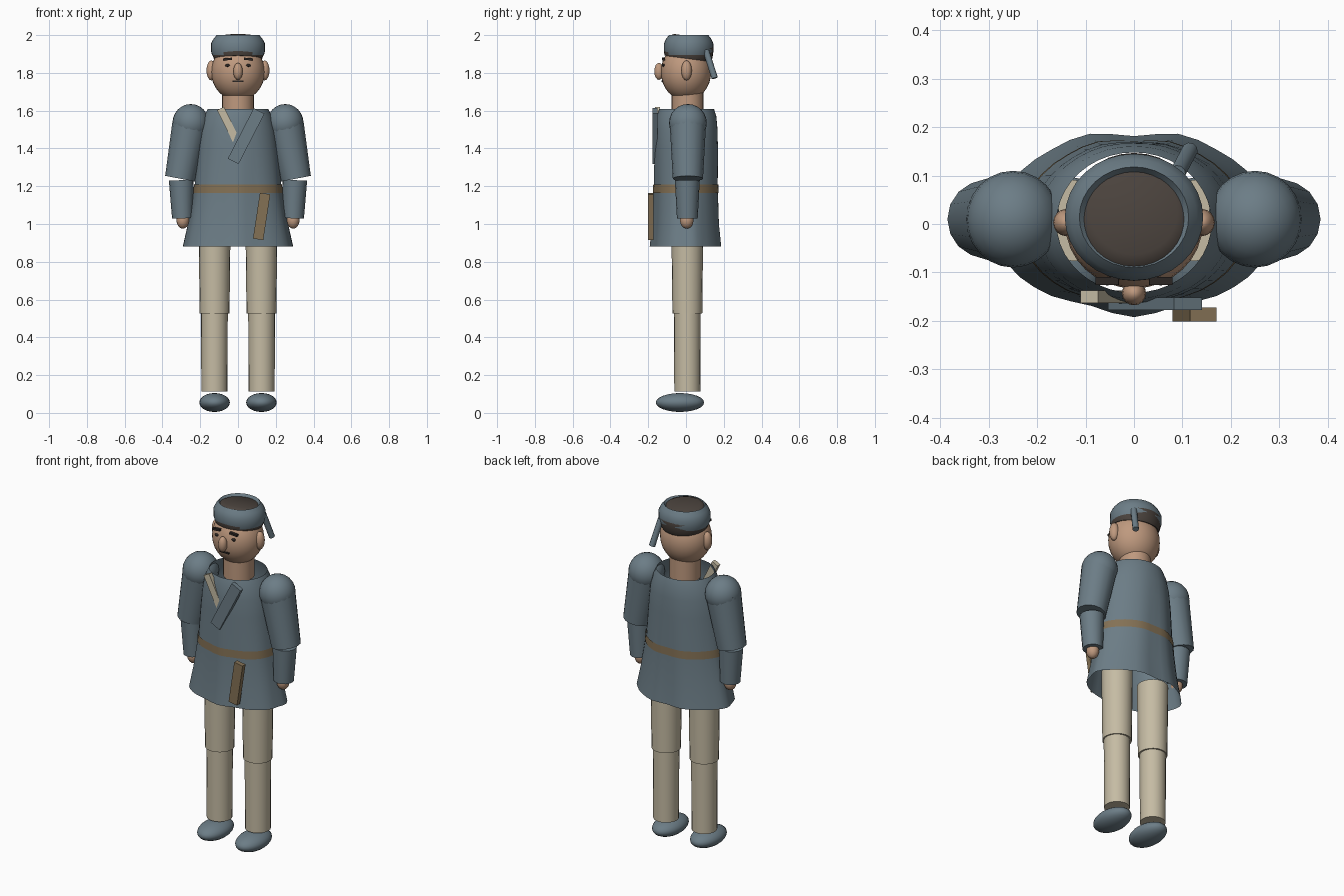
import bpy, bmesh, math
from mathutils import Vector

cube = bpy.data.objects.get("Cube")
if cube:
    bpy.data.objects.remove(cube, do_unlink=True)


def material(name, r, g, b):
    m = bpy.data.materials.new(name)
    m.use_nodes = True
    m.diffuse_color = (r, g, b, 1)
    m.node_tree.nodes["Principled BSDF"].inputs["Base Color"].default_value = (r, g, b, 1)
    return m


BLUE = material("slate blue cloth", .15, .205, .24)
BEIGE = material("beige cloth", .56, .5, .37)
SKIN = material("skin", .52, .32, .21)
BROWN = material("brown sash", .23, .165, .09)
HAIR = material("dark hair", .07, .056, .047)
INK = material("face ink", .025, .02, .018)


def finish(ob, name, mat, angle=40):
    ob.name = ob.data.name = name
    ob.data.materials.append(mat)
    bpy.ops.object.select_all(action="DESELECT")
    ob.select_set(True)
    bpy.context.view_layer.objects.active = ob
    bpy.ops.object.shade_smooth_by_angle(angle=math.radians(angle))
    return ob


def ellipsoid(name, mat, center, radii, segs=24):
    bpy.ops.mesh.primitive_uv_sphere_add(segments=segs, ring_count=segs // 2, location=center)
    ob = bpy.context.object
    ob.scale = radii
    bpy.ops.object.transform_apply(location=False, rotation=False, scale=True)
    return finish(ob, name, mat)


def limb(name, mat, bottom, top, r_bottom, r_top, segs=20):
    a, b = Vector(bottom), Vector(top)
    bpy.ops.mesh.primitive_cone_add(vertices=segs, radius1=r_bottom, radius2=r_top,
                                    depth=(b - a).length, location=(a + b) / 2)
    ob = bpy.context.object
    ob.rotation_mode = "QUATERNION"
    ob.rotation_quaternion = (b - a).to_track_quat("Z", "Y")
    return finish(ob, name, mat)


def box(name, mat, center, size, tilt=0):
    bpy.ops.mesh.primitive_cube_add(size=1, location=center, rotation=(0, tilt, 0))
    ob = bpy.context.object
    ob.scale = size
    return finish(ob, name, mat)


def fold(t, z):
    # Cloth waves that fade towards the shoulders
    strength = max(0, 1.61 - z) / .73
    return 1 + strength * (.03 * math.cos(7 * (t + math.pi / 2)) + .015 * math.sin(11 * t))


def lathe(name, mat, rings, center=(0, 0, 0), segs=32, folds=False, cap=False):
    """Stack elliptical rings given as (z, rx, ry)."""
    bm = bmesh.new()
    loops = []
    for z, rx, ry in rings:
        loop = []
        for i in range(segs):
            t = math.tau * i / segs
            k = fold(t, z) if folds else 1
            kx = 1 + (k - 1) * .5
            loop.append(bm.verts.new((rx * kx * math.cos(t), ry * k * math.sin(t), z)))
        loops.append(loop)
    for low, high in zip(loops, loops[1:]):
        for i in range(segs):
            j = (i + 1) % segs
            bm.faces.new((low[i], low[j], high[j], high[i]))
    if cap:
        bm.faces.new(loops[-1])
        bm.faces.new(loops[0][::-1])
    me = bpy.data.meshes.new(name)
    bm.to_mesh(me)
    bm.free()
    ob = bpy.data.objects.new(name, me)
    ob.location = center
    bpy.context.collection.objects.link(ob)
    return finish(ob, name, mat)


# Hollow robe, open at the neck and hem, with a sash
lathe("robe", BLUE, [(.88, .29, .187), (1.0, .264, .175), (1.2, .23, .168), (1.4, .212, .168),
                     (1.5, .2, .165), (1.57, .18, .158), (1.61, .16, .145)],
      center=(0, .003, 0), segs=40, folds=True)
lathe("sash", BROWN, [(1.165, .237, .173), (1.21, .233, .172)], center=(0, .003, 0),
      segs=40, folds=True)
box("sash_end", BROWN, (.125, -.187, 1.04), (.055, .028, .245), .15)

# Crossed collar bands
box("inner_collar", BEIGE, (-.045, -.15, 1.515), (.04, .026, .215), -.46)
box("outer_collar", BLUE, (.043, -.165, 1.465), (.064, .026, .3), .475)

# Paired limbs
for side, s in (("left", 1), ("right", -1)):
    ellipsoid(side + "_shoe", BLUE, (s * .124, -.032, .055), (.081, .128, .05))
    limb(side + "_shin", BEIGE, (s * .125, .007, .112), (s * .125, .007, .54), .069, .071)
    limb(side + "_thigh", BEIGE, (s * .124, .007, .527), (s * .124, .007, .95), .079, .084)
    ellipsoid(side + "_shoulder", BLUE, (s * .25, .01, 1.535), (.097, .1, .1))
    limb(side + "_upper_sleeve", BLUE, (s * .307, .01, 1.24), (s * .252, .01, 1.53), .08, .096, 16)
    limb(side + "_lower_sleeve", BLUE, (s * .294, .007, 1.03), (s * .3, .007, 1.232), .055, .066, 16)
    ellipsoid(side + "_hand", SKIN, (s * .292, .004, 1.02), (.034, .036, .045), 16)
    ellipsoid(side + "_ear", SKIN, (s * .141, .003, 1.813), (.026, .028, .053), 16)
    box(side + "_eyebrow", INK, (s * .055, -.118, 1.873), (.048, .016, .012), s * .08)
    ellipsoid(side + "_eye", INK, (s * .055, -.119, 1.84), (.013, .008, .008), 12)

# Head and face
limb("neck", SKIN, (0, .008, 1.57), (0, .008, 1.7), .084, .084, 24)
ellipsoid("head", SKIN, (0, 0, 1.805), (.142, .133, .152), 32)
ellipsoid("nose", SKIN, (0, -.143, 1.808), (.025, .025, .045), 16)
box("mouth", INK, (0, -.125, 1.755), (.06, .009, .009))

# Hair under a head wrap that leaves the crown open
hair = lathe("hair", HAIR, [(-.04, .128, .122), (-.02, .136, .13), (.03, .136, .13),
                            (.065, .12, .116), (.08, .09, .088)],
             center=(0, .014, 1.915), cap=True)
hair.rotation_euler.x = -.13
lathe("head_wrap", BLUE, [(1.896, .138, .126), (1.915, .143, .131), (1.955, .143, .131),
                          (1.98, .13, .12), (2.0, .113, .104), (1.985, .1, .094)],
      center=(0, .014, 0))
limb("wrap_tail", BLUE, (.115, .152, 1.772), (.09, .105, 1.92), .017, .017, 10)
